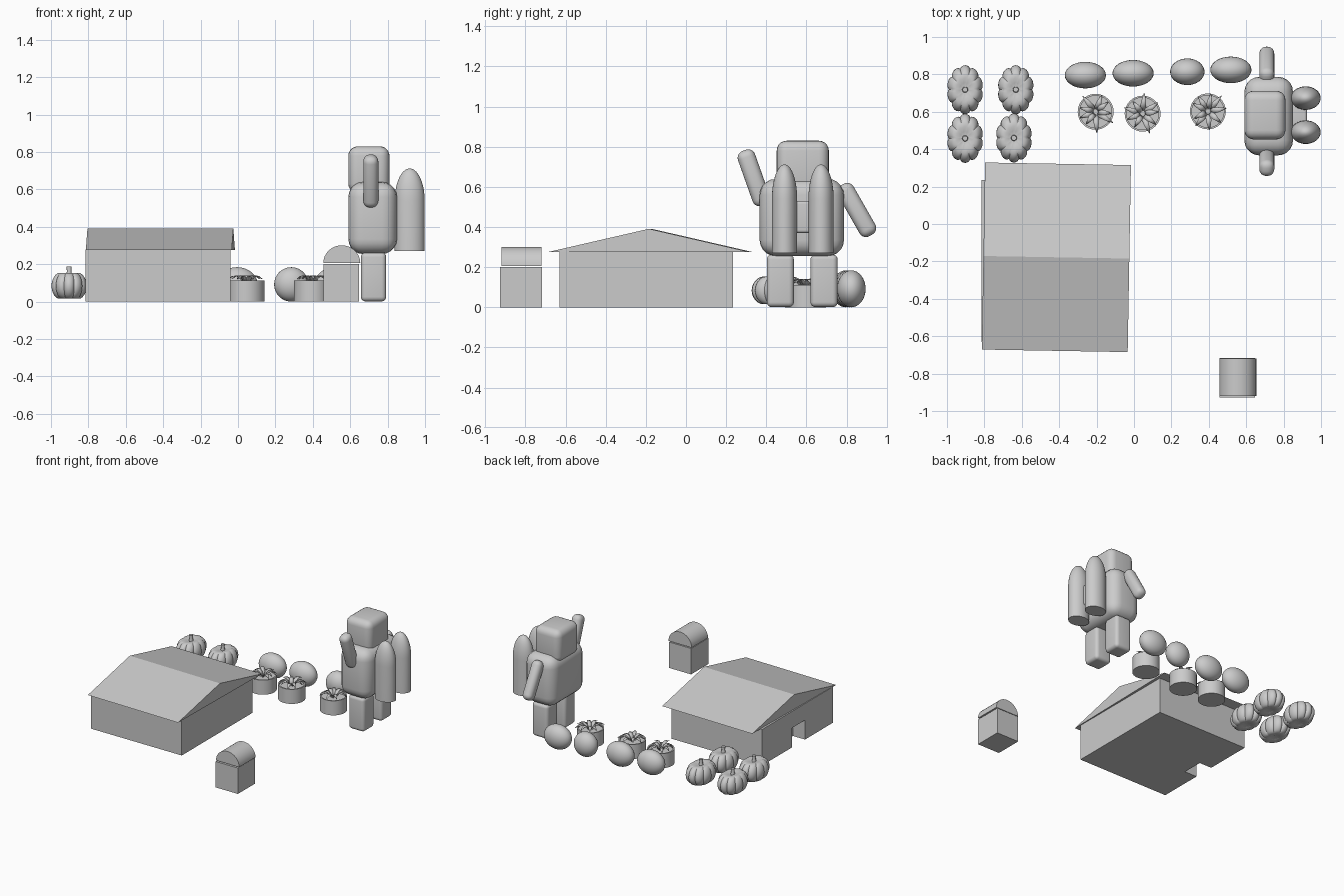
import bpy, bmesh, math, random
from mathutils import Matrix, Vector

if "Cube" in bpy.data.objects:
    bpy.data.objects.remove(bpy.data.objects["Cube"])

random.seed(4)


def finish(name, bm, smooth=True):
    bmesh.ops.recalc_face_normals(bm, faces=bm.faces)
    me = bpy.data.meshes.new(name)
    bm.to_mesh(me)
    bm.free()
    ob = bpy.data.objects.new(name, me)
    bpy.context.collection.objects.link(ob)
    if smooth:
        bpy.ops.object.select_all(action='DESELECT')
        ob.select_set(True)
        bpy.context.view_layer.objects.active = ob
        bpy.ops.object.shade_smooth_by_angle(angle=math.radians(40))
    return ob


def box(name, center, size, bevel=0.0, tilt=0.0, turn=0.0):
    bm = bmesh.new()
    bmesh.ops.create_cube(bm, size=1)
    bmesh.ops.scale(bm, vec=size, verts=bm.verts)
    if bevel:
        bmesh.ops.bevel(bm, geom=bm.edges[:], offset=bevel, segments=5,
                        profile=0.5, affect='EDGES')
    ob = finish(name, bm, bool(bevel))
    ob.location = center
    ob.rotation_euler = (tilt, 0, turn)
    return ob


def lathe(name, profile, loc, n=32, sx=1, sy=1, lobes=0, depth=0.0):
    """Revolve (radius, z) points; lobes pinch the outline into ribs."""
    bm = bmesh.new()
    rings = []
    for r, z in profile:
        if r == 0:
            rings.append([bm.verts.new((0, 0, z))] * n)
            continue
        ring = []
        for i in range(n):
            a = math.tau * i / n
            f = 1 - depth * (1 - abs(math.sin(lobes * a / 2)) ** 0.6)
            ring.append(bm.verts.new((r * f * sx * math.cos(a), r * f * sy * math.sin(a), z)))
        rings.append(ring)
    for lo, hi in zip(rings, rings[1:]):
        for i in range(n):
            j = (i + 1) % n
            bm.faces.new(list(dict.fromkeys((lo[i], lo[j], hi[j], hi[i]))))
    ob = finish(name, bm)
    ob.location = loc
    return ob


def prism(name, outline, length, loc, turn=0.0, axis='X', smooth=False):
    """Extrude a (side, z) outline along x or y, centred."""
    bm = bmesh.new()
    h = length / 2
    pts = [(-h, s, z) if axis == 'X' else (s, -h, z) for s, z in outline]
    face = bm.faces.new([bm.verts.new(p) for p in pts])
    ext = bmesh.ops.extrude_face_region(bm, geom=[face])
    move = (length, 0, 0) if axis == 'X' else (0, length, 0)
    bmesh.ops.translate(bm, vec=move,
                        verts=[g for g in ext['geom'] if isinstance(g, bmesh.types.BMVert)])
    ob = finish(name, bm, smooth)
    ob.location = loc
    ob.rotation_euler.z = turn
    return ob


# House with a doorway cut into its left wall
walls = box("house_walls", (-0.427, -0.198, 0.139), (0.775, 0.865, 0.278))
cutter = box("doorway_cutter", (-0.81, -0.21, 0.04), (0.2, 0.16, 0.22))
cutter.hide_render = True
cutter.hide_viewport = True
cut = walls.modifiers.new("doorway", 'BOOLEAN')
cut.object = cutter
cut.solver = 'EXACT'
prism("house_roof", [(-0.5, 0), (0.5, 0), (0, 0.115)], 0.78, (-0.415, -0.178, 0.276),
      turn=math.radians(-1))

# Mailbox: box with a half-round lid
box("mailbox_base", (0.553, -0.822, 0.1), (0.19, 0.21, 0.2))
arch = [(0.099 * math.cos(math.pi * i / 16), 0.095 * math.sin(math.pi * i / 16)) for i in range(17)]
prism("mailbox_lid", arch, 0.2, (0.555, -0.82, 0.206), axis='Y', smooth=True)

# Figure
box("torso", (0.72, 0.577, 0.447), (0.26, 0.42, 0.385), 0.08)
box("head", (0.70, 0.582, 0.705), (0.22, 0.26, 0.25), 0.05)
for side, y in (("right", 0.47), ("left", 0.688)):
    box(side + "_leg", (0.725, y, 0.132), (0.135, 0.135, 0.262), 0.025)
box("right_arm", (0.71, 0.338, 0.645), (0.08, 0.09, 0.29), 0.036, tilt=0.34)
box("left_arm", (0.71, 0.85, 0.485), (0.08, 0.09, 0.29), 0.036, tilt=0.52)

# Backpack with two round-nosed tanks
box("backpack", (0.87, 0.583, 0.45), (0.11, 0.15, 0.16), 0.015)
nose = [(math.cos(math.radians(a)), 0.54 + 0.172 * math.sin(math.radians(a)))
        for a in range(0, 90, 9)]
tank = [(0, 0.27), (1, 0.27)] + nose + [(0, 0.712)]
for side, y in (("right", 0.491), ("left", 0.673)):
    lathe(side + "_tank", tank, (0.918, y, 0), 32, 0.08, 0.063)

# Pumpkins with stems
flesh = [(0, 0.03)]
for k in range(1, 16):
    a = math.pi * k / 16
    dip = 0.025 * max(0, 1 - math.sin(a) / 0.6)
    flesh.append((math.sin(a) ** 0.75, 0.084 - 0.084 * math.cos(a) + math.copysign(dip, math.cos(a))))
flesh.append((0, 0.138))
stem = [(0, 0.13), (0.02, 0.13), (0.012, 0.16), (0.014, 0.188), (0, 0.188)]
for i, (x, y) in enumerate([(-0.903, 0.718), (-0.632, 0.718), (-0.903, 0.458), (-0.642, 0.46)]):
    lathe(f"pumpkin_{i + 1}", flesh, (x, y, 0), 80, 0.097, 0.131, lobes=10, depth=0.1)
    lathe(f"pumpkin_stem_{i + 1}", stem, (x, y, 0), 10)

# Melons
for i, (x, y, rx) in enumerate([(-0.26, 0.796, 0.11), (-0.005, 0.806, 0.11),
                                (0.285, 0.814, 0.092), (0.518, 0.824, 0.11)]):
    bm = bmesh.new()
    bmesh.ops.create_uvsphere(bm, u_segments=32, v_segments=16, radius=1)
    bmesh.ops.scale(bm, vec=(rx, 0.071, 0.092), verts=bm.verts)
    finish(f"melon_{i + 1}", bm).location = (x, y, 0.092)


def leaves(name, loc, count=9):
    """Arching pointed strips fanning out of a pot."""
    bm = bmesh.new()
    path = [(0.012, 0.095, 0.010), (0.03, 0.125, 0.015), (0.055, 0.14, 0.014),
            (0.08, 0.136, 0.009), (0.105, 0.122, 0.001)]
    for i in range(count):
        rot = Matrix.Rotation(math.tau * i / count + random.uniform(-0.2, 0.2), 3, 'Z')
        reach = random.uniform(0.75, 1.12)
        rows = [[bm.verts.new(rot @ Vector((r * reach, s * w, z))) for s in (-1, 1)]
                for r, z, w in path]
        for a, b in zip(rows, rows[1:]):
            bm.faces.new((a[0], a[1], b[1], b[0]))
    ob = finish(name, bm)
    ob.location = loc
    ob.modifiers.new("thickness", 'SOLIDIFY').thickness = 0.003


# Potted plants
pot = [(0, 0), (0.096, 0), (0.096, 0.112), (0.086, 0.112), (0.086, 0.1), (0, 0.1)]
for i, (x, y) in enumerate([(-0.205, 0.6), (0.046, 0.59), (0.395, 0.602)]):
    lathe(f"pot_{i + 1}", pot, (x, y, 0), 32)
    leaves(f"pot_leaves_{i + 1}", (x, y, 0))
